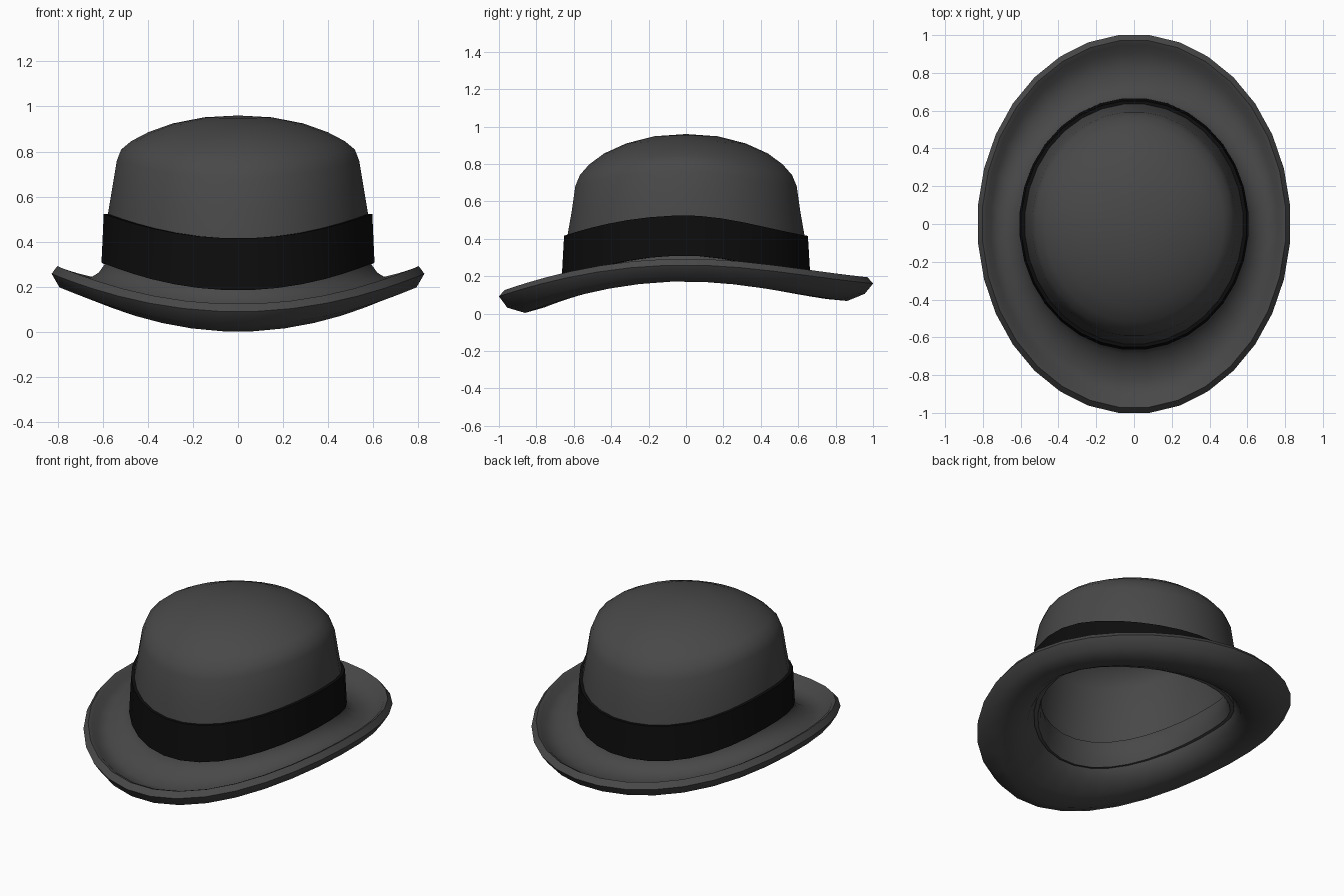
import bpy, math

SEG = 32


def material(name, v):
    m = bpy.data.materials.new(name)
    m.diffuse_color = (v, v, v, 1)
    return m


def ring_points(rx, ry, z, front, back):
    """Ellipse whose front and back droop below its sides."""
    pts = []
    for i in range(SEG):
        a = 2 * math.pi * (i + 0.5) / SEG
        s = math.sin(a)
        t = abs(s)
        if s < 0:
            drop = front * t * t
        else:
            drop = back * (0.5 * t * t + 0.5 * (3 * t * t - 2 * t ** 3))
        pts.append((rx * math.cos(a), ry * s, z - drop))
    return pts


def loft(name, rings, mat, poles=None, angle=50):
    """Skin rings in order; close to two poles, or back to the first ring."""
    verts = [p for r in rings for p in ring_points(*r)]
    n = len(rings)
    faces = []
    for k in range(n - 1 if poles else n):
        a, b = k * SEG, ((k + 1) % n) * SEG
        for i in range(SEG):
            j = (i + 1) % SEG
            faces.append((a + i, b + i, b + j, a + j))
    if poles:
        for z, base, flip in ((poles[0], 0, False), (poles[1], (n - 1) * SEG, True)):
            c = len(verts)
            verts.append((0, 0, z))
            for i in range(SEG):
                f = (c, base + i, base + (i + 1) % SEG)
                faces.append(f[::-1] if flip else f)
    me = bpy.data.meshes.new(name)
    me.from_pydata(verts, [], faces)
    me.materials.append(mat)
    ob = bpy.data.objects.new(name, me)
    bpy.context.collection.objects.link(ob)
    bpy.context.view_layer.objects.active = ob
    ob.select_set(True)
    bpy.ops.object.shade_smooth_by_angle(angle=math.radians(angle))
    ob.select_set(False)
    return ob


felt = material("felt", 0.065)
ribbon = material("ribbon", 0.004)

# Rings: x radius, y radius, side height, front droop, back droop
crown = [
    (0.15, 0.17, 0.952, 0.004, 0.004),
    (0.29, 0.32, 0.925, 0.015, 0.015),
    (0.40, 0.44, 0.886, 0.03, 0.03),
    (0.475, 0.52, 0.847, 0.05, 0.05),
    (0.52, 0.57, 0.81, 0.07, 0.07),
    (0.54, 0.595, 0.76, 0.08, 0.08),
    (0.56, 0.615, 0.64, 0.10, 0.10),
    (0.58, 0.638, 0.52, 0.11, 0.11),
    (0.588, 0.65, 0.31, 0.125, 0.11),
]
brim = [
    (0.62, 0.69, 0.265, 0.13, 0.11),
    (0.66, 0.75, 0.24, 0.145, 0.11),
    (0.71, 0.83, 0.23, 0.16, 0.105),
    (0.76, 0.91, 0.25, 0.17, 0.105),
    (0.785, 0.95, 0.285, 0.17, 0.105),
    (0.805, 0.975, 0.294, 0.17, 0.10),
    (0.83, 1.005, 0.26, 0.17, 0.10),
    (0.795, 0.96, 0.20, 0.17, 0.095),
    (0.71, 0.865, 0.172, 0.17, 0.105),
    (0.64, 0.76, 0.182, 0.15, 0.105),
    (0.58, 0.67, 0.22, 0.13, 0.11),
    (0.55, 0.61, 0.29, 0.125, 0.11),
]
# Inside of the crown is the outside shrunk by the felt thickness
lining = [(rx * 0.945, ry * 0.945, z - 0.03, f, b) for rx, ry, z, f, b in crown[:8]]
loft("hat_body", crown + brim + lining[::-1], felt, poles=(0.96, 0.93))

# Ribbon around the crown
loft("hat_band", [
    (0.57, 0.63, 0.525, 0.11, 0.11),
    (0.598, 0.655, 0.525, 0.11, 0.11),
    (0.608, 0.668, 0.31, 0.125, 0.11),
    (0.57, 0.63, 0.31, 0.125, 0.11),
], ribbon, angle=30)

# Rounded sweatband inside the opening
loft("inner_band", [
    (0.555, 0.61, 0.27, 0.125, 0.11),
    (0.53, 0.59, 0.265, 0.125, 0.11),
    (0.515, 0.575, 0.31, 0.12, 0.11),
    (0.51, 0.57, 0.38, 0.12, 0.11),
    (0.525, 0.58, 0.42, 0.115, 0.11),
    (0.555, 0.61, 0.42, 0.115, 0.11),
], felt)
